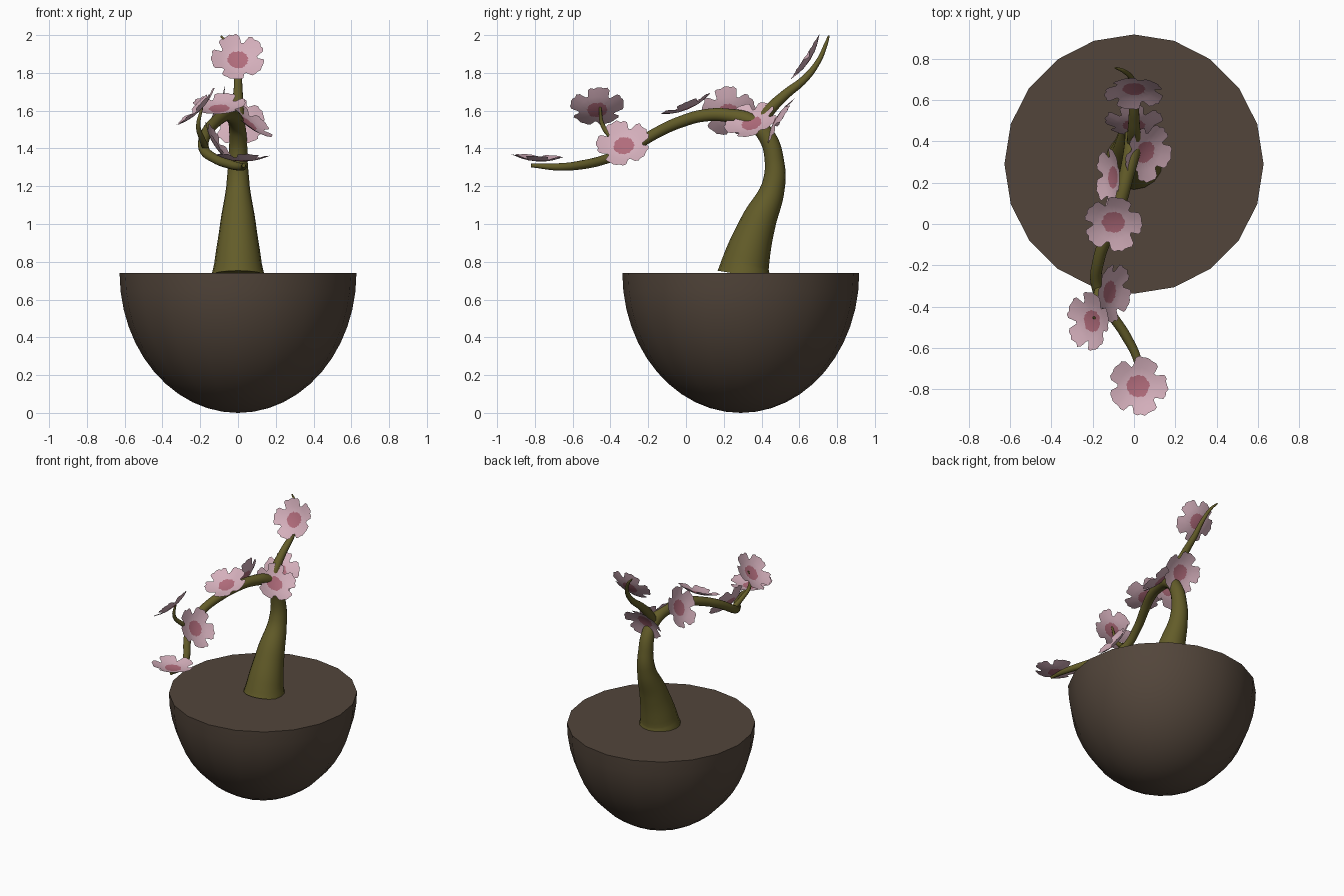
import bpy, bmesh, math, random
from mathutils import Vector, Matrix

if "Cube" in bpy.data.objects:
    bpy.data.objects.remove(bpy.data.objects["Cube"])

random.seed(4)


def material(name, rgb):
    m = bpy.data.materials.new(name)
    m.diffuse_color = (*rgb, 1)
    m.use_nodes = True
    m.node_tree.nodes["Principled BSDF"].inputs["Base Color"].default_value = m.diffuse_color
    return m


BROWN = material("pot_brown", (0.085, 0.060, 0.043))
GREEN = material("stem_green", (0.125, 0.108, 0.022))
PINK = material("petal_pink", (0.66, 0.43, 0.50))
ROSE = material("flower_centre_rose", (0.44, 0.15, 0.20))


def add_mesh(name, bm, mats):
    me = bpy.data.meshes.new(name)
    bm.to_mesh(me)
    bm.free()
    ob = bpy.data.objects.new(name, me)
    bpy.context.collection.objects.link(ob)
    for m in mats:
        me.materials.append(m)
    return ob


def smooth(ob, angle=50):
    bpy.ops.object.select_all(action='DESELECT')
    ob.select_set(True)
    bpy.context.view_layer.objects.active = ob
    bpy.ops.object.shade_smooth_by_angle(angle=math.radians(angle))


def pot():
    # half ellipsoid, 20 sides, closed by a flat top
    bm = bmesh.new()
    sides, rows = 20, 12
    rings = []
    for j in range(1, rows + 1):
        a = math.pi / 2 * j / rows
        r, z = 0.627 * math.sin(a), 0.74 * (1 - math.cos(a))
        rings.append([bm.verts.new((r * math.cos(math.tau * i / sides),
                                    0.29 + r * math.sin(math.tau * i / sides), z))
                      for i in range(sides)])
    tip = bm.verts.new((0, 0.29, 0))
    for i in range(sides):
        k = (i + 1) % sides
        bm.faces.new((tip, rings[0][k], rings[0][i]))
        for lo, hi in zip(rings, rings[1:]):
            bm.faces.new((lo[i], lo[k], hi[k], hi[i]))
    bm.faces.new(rings[-1])
    smooth(add_mesh("pot", bm, [BROWN]))


def stem(name, points):
    # tapered tube through (x, y, z, radius) points
    cu = bpy.data.curves.new(name, 'CURVE')
    cu.dimensions = '3D'
    cu.bevel_depth = 1.0
    cu.bevel_resolution = 6
    cu.resolution_u = 8
    cu.use_fill_caps = True
    sp = cu.splines.new('BEZIER')
    sp.bezier_points.add(len(points) - 1)
    for bp, (x, y, z, r) in zip(sp.bezier_points, points):
        bp.co = (x, y, z)
        bp.radius = r
        bp.handle_left_type = bp.handle_right_type = 'AUTO'
    cu.materials.append(GREEN)
    ob = bpy.data.objects.new(name, cu)
    bpy.context.collection.objects.link(ob)
    bpy.ops.object.select_all(action='DESELECT')
    ob.select_set(True)
    bpy.context.view_layer.objects.active = ob
    bpy.ops.object.convert(target='MESH')
    smooth(bpy.context.object)


def flower(name, centre, normal):
    # cupped sheet with five notched petals and a rose centre
    petal = [0.70, 0.95, 1.0, 0.97, 1.02, 1.0, 0.98, 1.01, 0.96, 0.72]
    n = 5 * len(petal)
    bm = bmesh.new()

    def ring(radii):
        return [bm.verts.new((r * math.cos(math.tau * i / n),
                              r * math.sin(math.tau * i / n), 1.6 * r * r))
                for i, r in enumerate(radii)]
    rings = [ring([0.054 + random.uniform(-0.004, 0.004) for _ in range(n)]),
             ring([0.09] * n),
             ring([0.142 * petal[i % 10] + random.uniform(-0.003, 0.003) for i in range(n)])]
    mid = bm.verts.new((0, 0, 0))
    for i in range(n):
        k = (i + 1) % n
        bm.faces.new((mid, rings[0][i], rings[0][k])).material_index = 1
        for a, b in zip(rings, rings[1:]):
            bm.faces.new((a[i], b[i], b[k], a[k]))
    ob = add_mesh(name, bm, [PINK, ROSE])
    nrm = Vector(normal).normalized()
    spin = Matrix.Rotation(random.uniform(0, math.tau), 4, 'Z')
    ob.matrix_world = (Matrix.Translation(Vector(centre) - nrm * 0.014)
                       @ nrm.to_track_quat('Z', 'Y').to_matrix().to_4x4() @ spin)
    smooth(ob)


pot()

# trunk bending over into the long drooping branch
stem("trunk", [
    (0, 0.305, 0.73, 0.140), (0, 0.315, 0.79, 0.126), (0, 0.38, 1.0, 0.095),
    (0, 0.462, 1.2, 0.062), (0, 0.468, 1.33, 0.051), (0, 0.43, 1.46, 0.046),
    (-0.01, 0.35, 1.54, 0.042), (-0.04, 0.22, 1.575, 0.036), (-0.07, 0.10, 1.575, 0.033),
    (-0.12, -0.03, 1.54, 0.031), (-0.17, -0.17, 1.475, 0.029), (-0.18, -0.30, 1.395, 0.027),
    (-0.12, -0.42, 1.345, 0.025), (-0.04, -0.54, 1.315, 0.024),
    (0.02, -0.67, 1.302, 0.020), (0.03, -0.82, 1.31, 0.010)])

# upright branch and the small curled twig
stem("upper_branch", [
    (0, 0.38, 1.51, 0.036), (0, 0.44, 1.60, 0.032), (0, 0.52, 1.68, 0.026),
    (0, 0.63, 1.77, 0.020), (-0.01, 0.70, 1.86, 0.014), (-0.05, 0.74, 1.95, 0.010),
    (-0.09, 0.756, 1.995, 0.005)])
stem("twig", [
    (-0.17, -0.31, 1.40, 0.018), (-0.19, -0.38, 1.45, 0.016),
    (-0.21, -0.44, 1.52, 0.012), (-0.19, -0.455, 1.62, 0.006)])

# flowers: centre and facing direction
for i, (c, d) in enumerate([
        ((0.02, -0.785, 1.345), (0.03, 0.05, 1)),
        ((-0.21, -0.47, 1.61), (-0.7, -0.05, 0.7)),
        ((-0.11, -0.33, 1.42), (0.82, -0.1, 0.55)),
        ((-0.10, 0.005, 1.62), (-0.05, -0.38, 0.92)),
        ((-0.11, 0.225, 1.59), (-0.9, 0, 0.4)),
        ((0.06, 0.345, 1.54), (0.6, -0.25, 0.75)),
        ((0, 0.485, 1.55), (0, 0.85, -0.5)),
        ((0, 0.645, 1.875), (0, -0.84, 0.54))]):
    flower(f"flower_{i + 1}", c, d)
